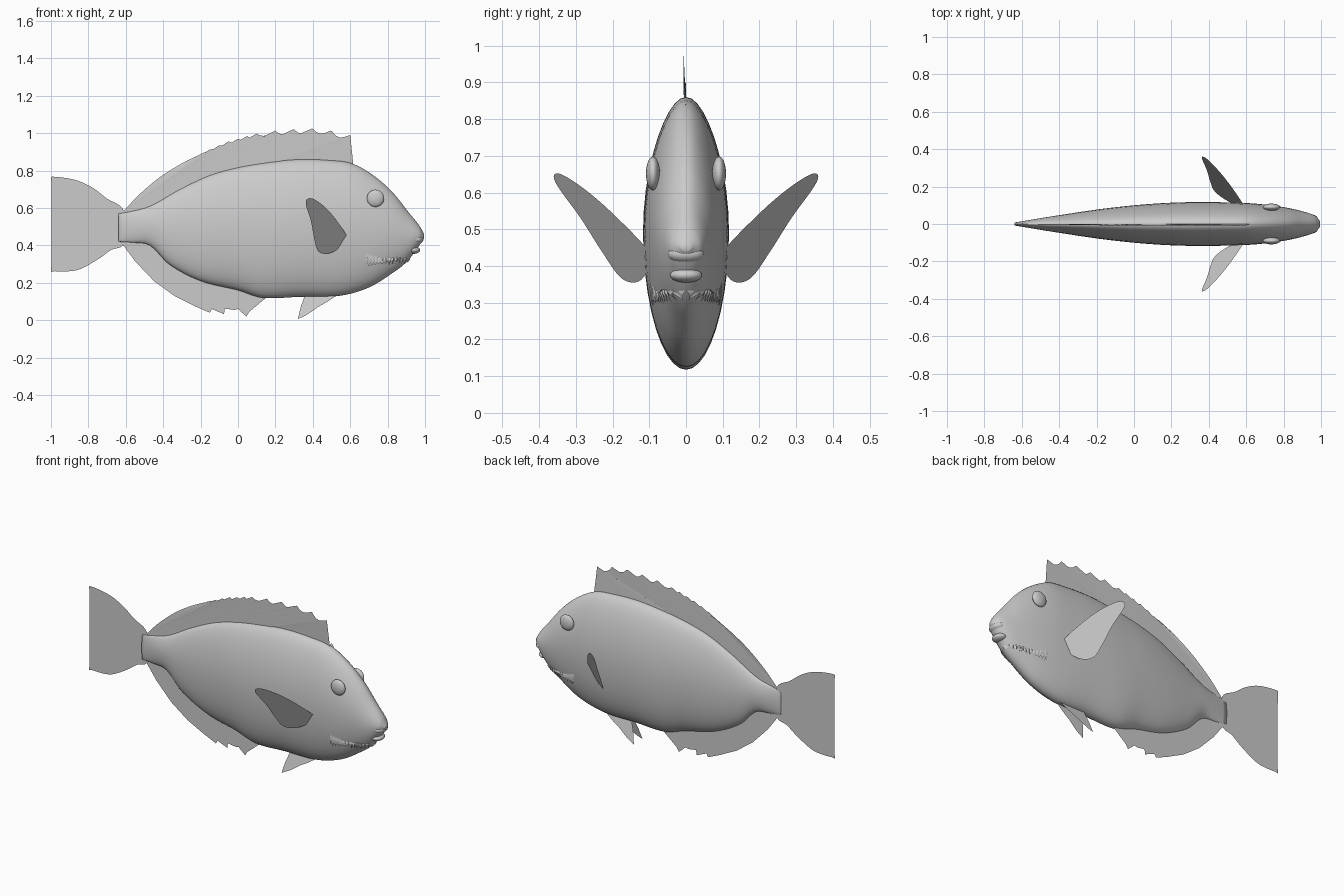
import bpy, bmesh, math
from mathutils import Vector

cube = bpy.data.objects.get("Cube")
if cube:
    bpy.data.objects.remove(cube, do_unlink=True)

grey = bpy.data.materials.new("soft grey")
grey.use_nodes = True
grey.diffuse_color = (0.6, 0.6, 0.6, 1)
grey.node_tree.nodes["Principled BSDF"].inputs["Base Color"].default_value = (0.6, 0.6, 0.6, 1)


def finish(bm, name, smooth=False):
    """Turn a bmesh into a named grey object."""
    mesh = bpy.data.meshes.new(name)
    bmesh.ops.recalc_face_normals(bm, faces=bm.faces)
    bm.to_mesh(mesh)
    bm.free()
    mesh.materials.append(grey)
    for poly in mesh.polygons:
        poly.use_smooth = smooth
    obj = bpy.data.objects.new(name, mesh)
    bpy.context.collection.objects.link(obj)
    return obj


def curve_at(points, x):
    """Smooth interpolation through (x, value) points."""
    def slope(i):
        a, b = points[max(i - 1, 0)], points[min(i + 1, len(points) - 1)]
        return (b[1] - a[1]) / (b[0] - a[0])
    x = min(max(x, points[0][0]), points[-1][0])
    i = max(k for k in range(len(points) - 1) if points[k][0] <= x)
    (xa, va), (xb, vb) = points[i], points[i + 1]
    d = xb - xa
    t = (x - xa) / d
    return ((1 + 2 * t) * (1 - t) ** 2 * va + t * (1 - t) ** 2 * d * slope(i)
            + t * t * (3 - 2 * t) * vb + t * t * (t - 1) * d * slope(i + 1))


# Body profile: back line, belly line and half width along the length
back = [(-.64, .57), (-.58, .58), (-.47, .61), (-.31, .7), (-.15, .775), (0, .817), (.17, .845),
        (.33, .86), (.49, .855), (.61, .838), (.73, .77), (.83, .68), (.91, .58), (.97, .505), (.995, .46)]
belly = [(-.64, .42), (-.56, .415), (-.47, .4), (-.37, .3), (-.2, .21), (0, .16), (.13, .12),
         (.33, .125), (.54, .13), (.7, .175), (.83, .255), (.9, .31), (.96, .385), (.995, .44)]
width = [(-.64, .008), (-.55, .023), (-.4, .047), (-.2, .077), (0, .1), (.2, .114), (.4, .117),
         (.6, .112), (.7, .104), (.8, .09), (.9, .068), (.97, .043), (.995, .015)]


def section(x):
    top, low = curve_at(back, x), curve_at(belly, x)
    return (top + low) / 2, (top - low) / 2, curve_at(width, x)


def half_y(x, c):
    """Half width of the body where c runs from -1 at the belly to 1 at the back."""
    c = min(max(c, -1), 1)
    return section(x)[2] * math.sqrt(1 - c * c) * (1 - .16 * max(c, 0) ** 2)


def skin_y(x, z):
    mid, high, _ = section(x)
    return half_y(x, (z - mid) / high)


def make_body(steps=90, sides=40):
    bm = bmesh.new()
    rings = []
    for i in range(steps + 1):
        x = -.64 + 1.635 * math.sin(i / steps * math.pi / 2)
        mid, high, _ = section(x)
        ring = []
        for k in range(sides):
            a = math.tau * k / sides
            y = half_y(x, math.cos(a)) * (1 if math.sin(a) >= 0 else -1)
            ring.append(bm.verts.new((x, y, mid + high * math.cos(a))))
        rings.append(ring)
    for r, s in zip(rings, rings[1:]):
        for k in range(sides):
            n = (k + 1) % sides
            bm.faces.new((r[k], r[n], s[n], s[k]))
    bm.faces.new(rings[0])
    bm.faces.new(rings[-1])
    finish(bm, "body", True)


def ellipsoid(name, centre, radii):
    bm = bmesh.new()
    bmesh.ops.create_uvsphere(bm, u_segments=28, v_segments=18, radius=1)
    bmesh.ops.scale(bm, vec=radii, verts=bm.verts)
    bmesh.ops.translate(bm, vec=centre, verts=bm.verts)
    return finish(bm, name, True)


def fin(name, outline, y_rule):
    """Flat sheet from an (x, z) outline; y follows a plane."""
    bm = bmesh.new()
    face = bm.faces.new([bm.verts.new((x, y_rule(x, z), z)) for x, z in outline])
    bmesh.ops.triangulate(bm, faces=[face])
    return finish(bm, name)


def rounded(outline, per=5):
    """Closed smooth curve through the outline points."""
    pts = [Vector(p) for p in outline]
    n, out = len(pts), []
    for i in range(n):
        a, b, c, d = (pts[(i + k - 1) % n] for k in range(4))
        for j in range(per):
            t = j / per
            out.append((b * 2 + (c - a) * t + (a * 2 - b * 5 + c * 4 - d) * t * t
                        + (b * 3 - a - c * 3 + d) * t ** 3) / 2)
    return out


make_body()

# Lips either side of the mouth slot
ellipsoid("upper_lip", (.955, 0, .432), (.036, .05, .026))
ellipsoid("lower_lip", (.938, 0, .375), (.036, .044, .02))

# Tail fin
tail = [(-.61, .585), (-.7, .65), (-.78, .71), (-.87, .75), (-.98, .767), (-1, .752), (-.98, .66),
        (-.968, .52), (-.975, .4), (-1, .272), (-.98, .262), (-.86, .268), (-.75, .325),
        (-.68, .375), (-.61, .412)]
fin("tail_fin", rounded(tail), lambda x, z: .004)

# Dorsal fin: smooth envelope with scallops that deepen towards the front spines
crest = [(-.61, .585), (-.53, .67), (-.42, .763), (-.31, .833), (-.2, .89), (-.1, .938), (0, .974),
         (.1, 1), (.2, 1.016), (.39, 1.03), (.49, 1.02), (.6, .99)]
upper, lower = [], []
count = 160
for i in range(count + 1):
    x = -.61 + 1.21 * i / count
    spacing = .1 if x > .1 else .05
    phase = (x / spacing) % 1
    depth = .036 * min(max((x + .3) / .6, 0), 1)
    upper.append((x, curve_at(crest, x) - depth * math.sin(math.pi * phase) ** .7 * (1 - .4 * phase)))
    lower.append((x, curve_at(back, x) - .02))
fin("dorsal_fin", upper + [(.617, .825)] + lower[::-1], lambda x, z: -.007 * (z > .9))

# Anal fin with ragged spines
keel = [(-.62, .41), (-.55, .315), (-.45, .21), (-.34, .13), (-.23, .075), (-.15, .04), (-.14, .06),
        (-.075, .033), (-.07, .062), (-.02, .055), (0, .06), (.045, .02), (.06, .045), (.15, .12)]
roots = [(x / 20, curve_at(belly, x / 20) + .02) for x in range(3, -13, -1)]
fin("anal_fin", keel + roots, lambda x, z: .004)

# Paired parts
pectoral = [(.585, .44), (.56, .4), (.49, .358), (.43, .367), (.407, .44), (.39, .53), (.363, .62),
            (.375, .65), (.41, .645), (.47, .6), (.53, .53)]
pelvic = [(.36, .14), (.335, .07), (.32, .006), (.36, .025), (.385, .04), (.43, .072), (.48, .1), (.54, .14)]
for side, label in ((1, "left"), (-1, "right")):
    fin(label + "_pectoral_fin", rounded(pectoral),
        lambda x, z: side * (.11 - .72 * (x - .58) + .5 * (z - .45)))
    fin(label + "_pelvic_fin", pelvic, lambda x, z: side * (.012 + .25 * (.125 - z)))
    eye = ellipsoid(label + "_eye", (.735, side * .09, .652), (.046, .019, .046))

    # Ragged jaw edge wrapping from the cheek to the chin
    bm = bmesh.new()
    rows = []
    for i in range(41):
        t = i / 40
        x = .685 + .235 * t
        top = .335 + .03 * max(1 - t * 3, 0) - .004 * math.cos(i * 1.7)
        low = .292 + .02 * t + (.016 if i % 3 == 1 else 0) + .006 * math.sin(i * 2.3)
        rows.append([bm.verts.new((x, side * (skin_y(x, z) + out), z))
                     for z, out in ((top, -.002), ((top + low) / 2, .005), (low, .008))])
    for r, s in zip(rows, rows[1:]):
        for k in range(2):
            bm.faces.new((r[k], r[k + 1], s[k + 1], s[k]))
    finish(bm, label + "_jaw_edge")
